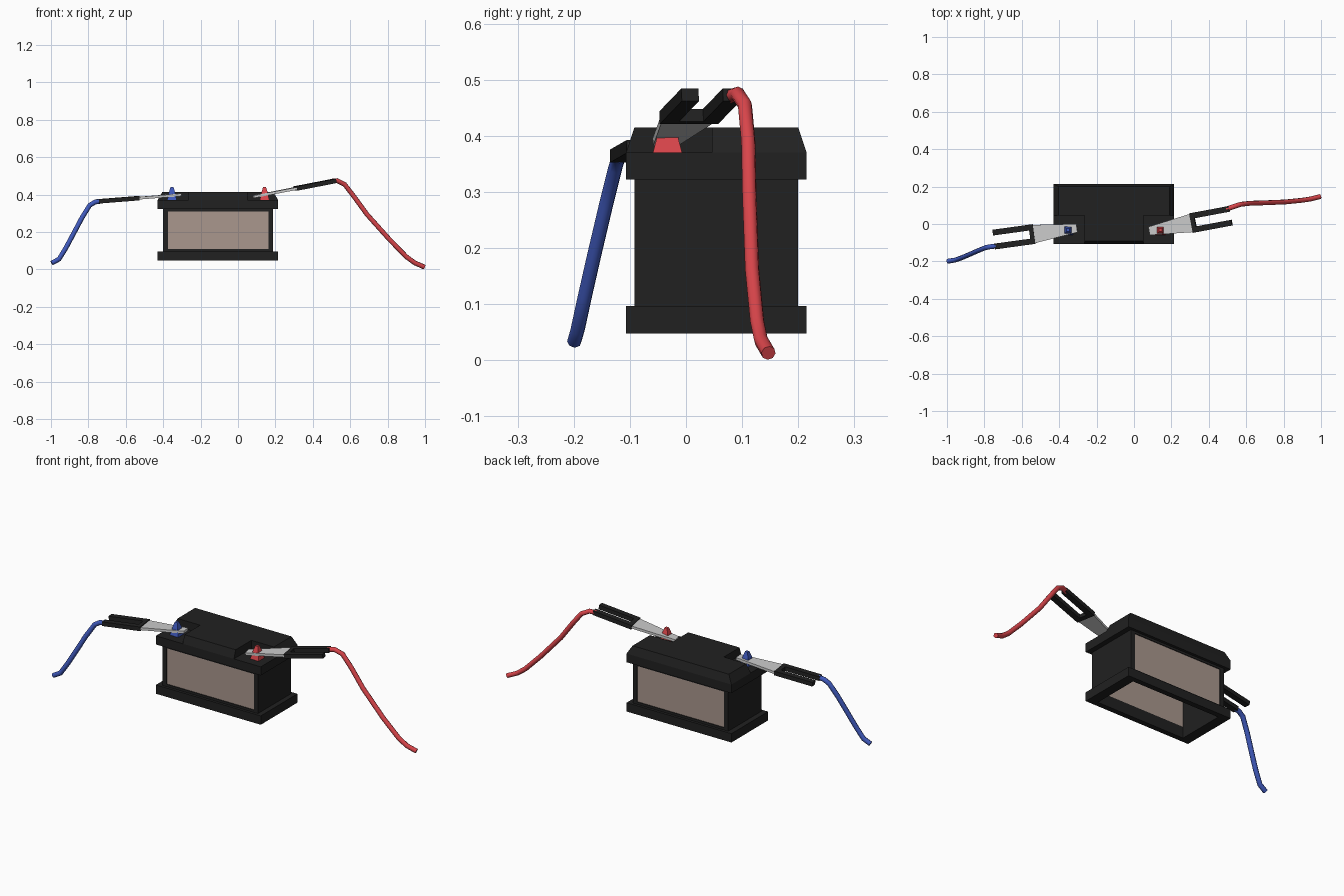
import bpy, bmesh, math
from mathutils import Vector, Matrix

if "Cube" in bpy.data.objects:
    bpy.data.objects.remove(bpy.data.objects["Cube"])


def material(name, rgb):
    m = bpy.data.materials.new(name)
    m.diffuse_color = (*rgb, 1)
    m.use_nodes = True
    m.node_tree.nodes["Principled BSDF"].inputs["Base Color"].default_value = m.diffuse_color
    return m


BLACK = material("black_plastic", (0.015, 0.015, 0.015))
BEIGE = material("beige_panel", (0.40, 0.31, 0.27))
RED = material("red", (0.70, 0.06, 0.07))
BLUE = material("blue", (0.05, 0.10, 0.50))


def loft(name, loops, mat=None, ring=False, matrix=None):
    """Skin matching point loops; cap the ends, or join last to first for a ring."""
    bm = bmesh.new()
    rows = [[bm.verts.new(p) for p in loop] for loop in loops]
    n = len(rows[0])
    pairs = list(zip(rows, rows[1:])) + ([(rows[-1], rows[0])] if ring else [])
    for a, b in pairs:
        for i in range(n):
            j = (i + 1) % n
            bm.faces.new((a[i], a[j], b[j], b[i]))
    if not ring:
        bm.faces.new(rows[0])
        bm.faces.new(rows[-1])
    bmesh.ops.recalc_face_normals(bm, faces=bm.faces)
    me = bpy.data.meshes.new(name)
    bm.to_mesh(me)
    bm.free()
    ob = bpy.data.objects.new(name, me)
    bpy.context.collection.objects.link(ob)
    if mat:
        me.materials.append(mat)
    if matrix:
        ob.matrix_world = matrix
    return ob


def rect(x0, x1, y0, y1, z):
    return [(x0, y0, z), (x1, y0, z), (x1, y1, z), (x0, y1, z)]


def box(name, x0, x1, y0, y1, z0, z1, mat):
    return loft(name, [rect(x0, x1, y0, y1, z) for z in (z0, z1)], mat)


# Outer footprint of the battery and its narrower case
X0, X1, Y0, Y1 = -0.43, 0.215, -0.107, 0.215
CX0, CX1, CY0, CY1 = -0.40, 0.187, -0.092, 0.20
W = 0.025

# Base: open ring
outer = (X0, X1, Y0, Y1)
inner = (CX0 + W, CX1 - W, CY0 + 0.014, CY1 - 0.014)
loft("base_ring", [rect(*outer, 0.048), rect(*outer, 0.097),
                   rect(*inner, 0.097), rect(*inner, 0.048)], BLACK, ring=True)

# Case: end walls, then rails and a recessed panel on front and back
box("left_wall", CX0, CX0 + W, CY0, CY1, 0.09, 0.33, BLACK)
box("right_wall", CX1 - W, CX1, CY0, CY1, 0.09, 0.33, BLACK)
for side, y, d in (("front", CY0, 1), ("back", CY1, -1)):
    for pos, z0, z1 in (("lower", 0.09, 0.11), ("upper", 0.31, 0.33)):
        a, b = sorted((y, y + d * 0.014))
        box(f"{side}_{pos}_rail", CX0 + W, CX1 - W, a, b, z0, z1, BLACK)
    a, b = sorted((y + d * 0.004, y + d * 0.014))
    box(f"{side}_panel", CX0 + W, CX1 - W, a, b, 0.11, 0.31, BEIGE)

# Lid: slab plus a bevelled T-shaped top leaving two terminal pockets
box("lid_slab", *outer, 0.322, 0.37, BLACK)


def t_loop(z, ix, iy):
    nx0, nx1, ny = -0.265, 0.05, 0.046
    return [(nx0, Y0 + iy, z), (nx1, Y0 + iy, z), (nx1, ny, z), (X1 - ix, ny, z),
            (X1 - ix, Y1 - iy, z), (X0 + ix, Y1 - iy, z), (X0 + ix, ny, z), (nx0, ny, z)]


loft("lid_top", [t_loop(0.37, 0, 0), t_loop(0.415, 0.026, 0.015)], BLACK)

# Terminals: tapered square posts
for name, x, mat in (("negative", -0.353, BLUE), ("positive", 0.142, RED)):
    y = -0.033
    loft(f"{name}_terminal",
         [rect(x - r, x + r, y - r, y + r, z)
          for z, r in ((0.37, 0.026), (0.395, 0.0195), (0.41, 0.017), (0.44, 0.008))], mat)


# Clamps: wedge-shaped jaw and forked handle, built along local +x from the jaw tip
def clamp(name, tip, end):
    a = (Vector(end) - Vector(tip)).normalized()
    lat = Vector((0, 0, 1)).cross(a).normalized()
    up = a.cross(lat)
    m = Matrix((a, lat, up)).transposed().to_4x4()
    m.translation = Vector(tip)
    jaw = [(0, -0.0225), (0.24, -0.05), (0.24, 0.05), (0, 0.0225)]
    L, o, i = 0.45, 0.053, 0.022
    fork = [(0.232, -o), (L, -o), (L, -i), (0.255, -i),
            (0.255, i), (L, i), (L, o), (0.232, o)]
    for part, pts, t, mat in (("jaw", jaw, 0.007, None), ("handle", fork, 0.0115, BLACK)):
        loft(f"{name}_clamp_{part}", [[(x, y, z) for x, y in pts] for z in (-t, t)], mat, matrix=m)


clamp("positive", (0.082, -0.037, 0.389), (0.515, 0.044, 0.473))
clamp("negative", (-0.305, -0.022, 0.399), (-0.748, -0.083, 0.364))


# Cables: eight-sided tubes along a few points
def cable(name, pts, mat):
    cu = bpy.data.curves.new(name, "CURVE")
    cu.dimensions = "3D"
    cu.bevel_depth = 0.013
    cu.bevel_resolution = 2
    cu.use_fill_caps = True
    sp = cu.splines.new("POLY")
    sp.points.add(len(pts) - 1)
    for p, co in zip(sp.points, pts):
        p.co = (*co, 1)
    cu.materials.append(mat)
    ob = bpy.data.objects.new(name, cu)
    bpy.context.collection.objects.link(ob)
    bpy.ops.object.select_all(action="DESELECT")
    ob.select_set(True)
    bpy.context.view_layer.objects.active = ob
    bpy.ops.object.convert(target="MESH")
    bpy.ops.object.shade_smooth_by_angle(angle=math.radians(50))


cable("positive_cable", [(0.495, 0.08, 0.471), (0.53, 0.092, 0.475), (0.57, 0.105, 0.455),
                         (0.62, 0.111, 0.39), (0.69, 0.113, 0.294), (0.81, 0.118, 0.16),
                         (0.90, 0.127, 0.068), (0.945, 0.134, 0.035), (0.996, 0.147, 0.013)], RED)
cable("negative_cable", [(-0.735, -0.118, 0.365), (-0.765, -0.121, 0.36), (-0.793, -0.126, 0.343),
                         (-0.835, -0.143, 0.275), (-0.88, -0.163, 0.19), (-0.92, -0.18, 0.115),
                         (-0.957, -0.193, 0.055), (-0.996, -0.199, 0.034)], BLUE)
